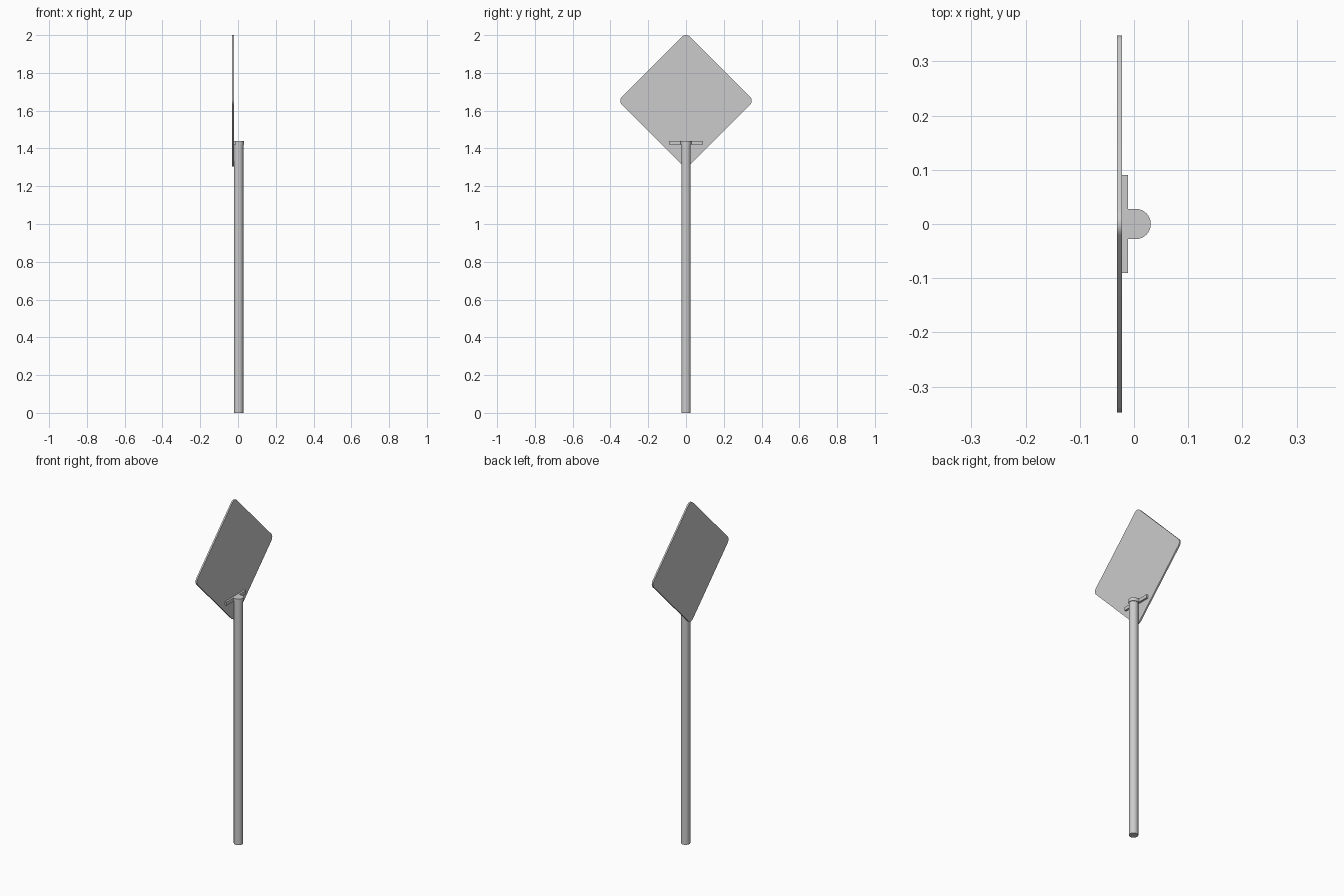
import bpy, bmesh, math
from mathutils import Matrix

if "Cube" in bpy.data.objects:
    bpy.data.objects.remove(bpy.data.objects["Cube"], do_unlink=True)

grey = bpy.data.materials.new("metal grey")
grey.use_nodes = True
colour = (0.6, 0.6, 0.6, 1)
grey.diffuse_color = colour
grey.node_tree.nodes["Principled BSDF"].inputs["Base Color"].default_value = colour

POST_X = 0.003
CLAMP_Z, TOP_Z = 1.42, 1.44


def arc(cx, cy, r, start, end, steps):
    angles = [math.radians(start + (end - start) * i / steps) for i in range(steps + 1)]
    return [(cx + r * math.cos(a), cy + r * math.sin(a)) for a in angles]


def prism(name, outline, depth, matrix):
    """Extrude a flat outline along its local z and place it."""
    bm = bmesh.new()
    face = bm.faces.new([bm.verts.new((x, y, 0)) for x, y in outline])
    top = bmesh.ops.extrude_face_region(bm, geom=[face])["geom"]
    bmesh.ops.translate(bm, vec=(0, 0, depth),
                        verts=[v for v in top if isinstance(v, bmesh.types.BMVert)])
    bmesh.ops.recalc_face_normals(bm, faces=bm.faces)
    bm.transform(matrix)
    mesh = bpy.data.meshes.new(name)
    bm.to_mesh(mesh)
    bm.free()
    mesh.materials.append(grey)
    obj = bpy.data.objects.new(name, mesh)
    bpy.context.collection.objects.link(obj)
    bpy.ops.object.select_all(action='DESELECT')
    obj.select_set(True)
    bpy.context.view_layer.objects.active = obj
    bpy.ops.object.shade_smooth_by_angle(angle=math.radians(35))
    return obj


# Round post
prism("post", arc(POST_X, 0, 0.025, 0, 360, 32)[:-1], TOP_Z, Matrix())

# Clamp: crossbar behind the panel with a rounded collar around the post
bar_back, bar_front, bar_half = -0.022, -0.011, 0.09
collar = arc(POST_X, 0, 0.028, -90, 90, 16)
clamp = [(bar_back, -bar_half), (bar_front, -bar_half), (bar_front, -0.028)]
clamp += collar + [(bar_front, 0.028), (bar_front, bar_half), (bar_back, bar_half)]
prism("clamp_bracket", clamp, TOP_Z - CLAMP_Z, Matrix.Translation((0, 0, CLAMP_Z)))

# Diamond panel: rounded square standing on one corner, facing -x
half, radius = 0.2545, 0.029
inner = half - radius
square = []
for i, (sx, sy) in enumerate([(1, 1), (-1, 1), (-1, -1), (1, -1)]):
    square += arc(sx * inner, sy * inner, radius, 90 * i, 90 * i + 90, 8)
place = (Matrix.Translation((-0.031, 0, 1.652))
         @ Matrix.Rotation(math.radians(90), 4, 'Y')
         @ Matrix.Rotation(math.radians(45), 4, 'Z'))
prism("sign_panel", square, 0.009, place)
